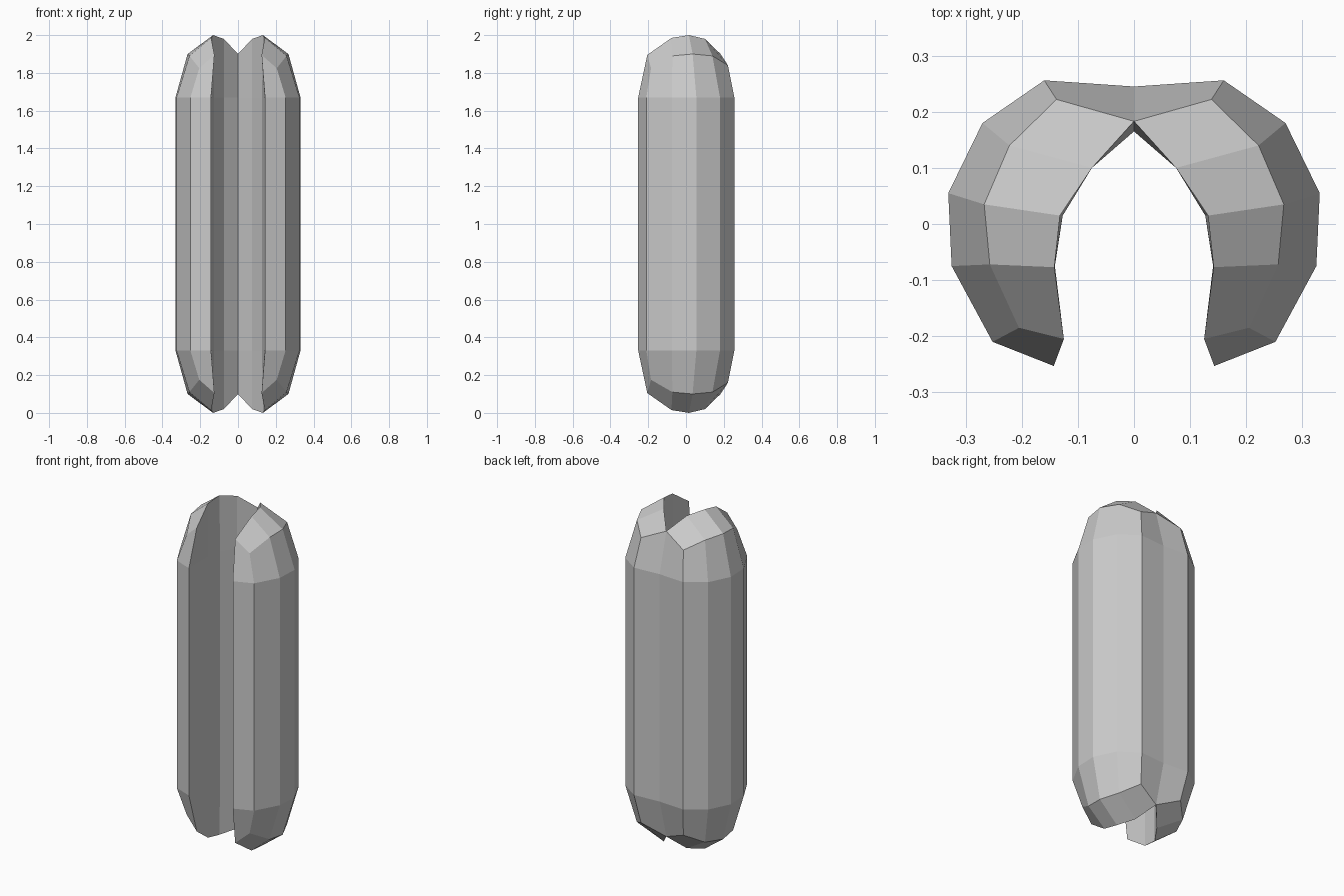
import bpy, bmesh

if "Cube" in bpy.data.objects:
    bpy.data.objects.remove(bpy.data.objects["Cube"])

# Half cross-section, from the back centre round to the open front (x, y)
outer = [(0, .245), (.16, .256), (.27, .18), (.331, .055), (.325, -.075), (.252, -.21)]
inner = [(0, .165), (.075, .1), (.127, .015), (.141, -.075), (.143, -.253)]
# Bevelled crown: shoulder and ridge points (x, y, z)
shoulder = [(.138, .222, 1.84), (.222, .14, 1.89), (.267, .035, 1.9),
            (.257, -.072, 1.89), (.205, -.185, 1.825)]
ridge = [(0, .183, 1.9), (.075, .1, 1.98), (.132, .015, 2.0),
         (.142, -.077, 1.985), (.125, -.205, 1.895)]
RIM, MID = 1.67, 1.0

bm = bmesh.new()


def row(points, z=None):
    return [bm.verts.new(p if z is None else (*p, z)) for p in points]


def bridge(a, b):
    for k in range(len(a) - 1):
        bm.faces.new((a[k], a[k + 1], b[k + 1], b[k]))


# Vertical walls, running round the outside, the front end and the inside
section = outer + inner[::-1]
low, rim = row(section, MID), row(section, RIM)
bridge(low, rim)

# Crown: outer bevel, top facets, and inner lip
sh, ri = row(shoulder), row(ridge)
bridge(rim[:6], [ri[0]] + sh)
bridge(sh, ri)
rim_in = rim[6:][::-1]
bridge(rim_in[:4], ri[:4])
bm.faces.new((rim_in[3], rim_in[4], ri[4], ri[3]))
bm.faces.new((rim[5], rim[6], ri[4], sh[4]))
bmesh.ops.recalc_face_normals(bm, faces=bm.faces)

# Recalc is ambiguous on an open shell: make the outer side wall face +x
bm.faces.ensure_lookup_table()
bm.normal_update()
if bm.faces[3].normal.x < 0:
    bmesh.ops.reverse_faces(bm, faces=bm.faces)

# Put the origin at mid height so both mirrors use it
bmesh.ops.translate(bm, verts=bm.verts, vec=(0, 0, -MID))
mesh = bpy.data.meshes.new("split_sleeve")
bm.to_mesh(mesh)
bm.free()
sleeve = bpy.data.objects.new("split_sleeve", mesh)
sleeve.location.z = MID
bpy.context.collection.objects.link(sleeve)

# Mirror left/right and top/bottom
mirror = sleeve.modifiers.new("mirror", 'MIRROR')
mirror.use_axis = (True, False, True)
mirror.merge_threshold = .0005
